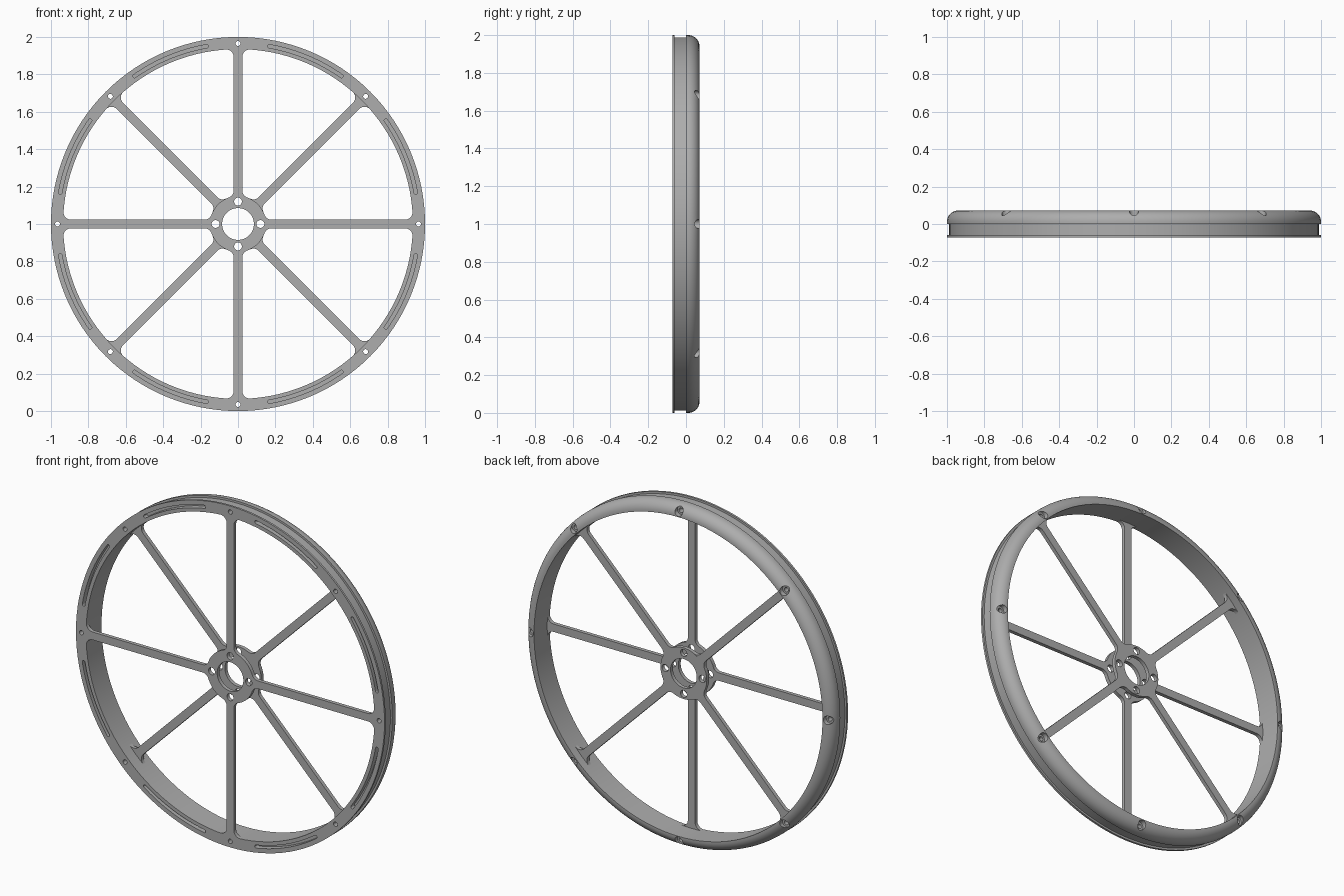
import bpy, bmesh, math
from math import sin, cos, pi, radians, sqrt, atan2

cube = bpy.data.objects.get("Cube")
if cube:
    bpy.data.objects.remove(cube, do_unlink=True)

grey = bpy.data.materials.new("machined_grey")
grey.use_nodes = True
GREY = (0.42, 0.42, 0.42, 1)
grey.diffuse_color = GREY
grey.node_tree.nodes["Principled BSDF"].inputs["Base Color"].default_value = GREY

# Main dimensions
RIM_IN, HUB_OUT, BORE = 0.935, 0.15, 0.085
FRONT, BACK = -0.072, 0.072
PLATE = 0.022
BOLT_R = 0.965
SPOKE_HALF, FILLET = 0.023, 0.04
CENTRE_Z = 1.0


def arc(cx, cz, r, a0, a1, n=8):
    return [(cx + r * cos(a0 + (a1 - a0) * i / n),
             cz + r * sin(a0 + (a1 - a0) * i / n)) for i in range(n + 1)]


def add_prism(bm, outline, y0, y1, turn=0.0):
    """Extrude an (x, z) outline along y, turned about the wheel axis."""
    c, s = cos(turn), sin(turn)
    pts = [(x * c - z * s, x * s + z * c) for x, z in outline]
    a = [bm.verts.new((x, y0, z)) for x, z in pts]
    b = [bm.verts.new((x, y1, z)) for x, z in pts]
    bm.faces.new(a)
    bm.faces.new(b[::-1])
    for i in range(len(a)):
        j = (i + 1) % len(a)
        bm.faces.new((a[j], a[i], b[i], b[j]))


def add_lathe(bm, profile, segs=128):
    """Revolve a closed (radius, y) profile about the wheel axis."""
    rings = [[bm.verts.new((r * cos(2 * pi * k / segs), y, r * sin(2 * pi * k / segs)))
              for r, y in profile] for k in range(segs)]
    n = len(profile)
    for k in range(segs):
        p, q = rings[k], rings[(k + 1) % segs]
        for i in range(n):
            j = (i + 1) % n
            bm.faces.new((p[i], p[j], q[j], q[i]))


def make_object(name, bm):
    bmesh.ops.recalc_face_normals(bm, faces=bm.faces)
    mesh = bpy.data.meshes.new(name)
    bm.to_mesh(mesh)
    bm.free()
    ob = bpy.data.objects.new(name, mesh)
    mesh.materials.append(grey)
    bpy.context.collection.objects.link(ob)
    ob.location.z = CENTRE_Z
    return ob


def cut(ob, bm):
    """Subtract a cutter mesh and bake the result."""
    cutter = make_object("cutter", bm)
    cutter.hide_render = True
    mod = ob.modifiers.new("holes", 'BOOLEAN')
    mod.operation, mod.solver, mod.object = 'DIFFERENCE', 'EXACT', cutter
    bpy.context.view_layer.update()
    baked = bpy.data.meshes.new_from_object(
        ob.evaluated_get(bpy.context.evaluated_depsgraph_get()))
    ob.modifiers.clear()
    ob.data = baked
    bpy.data.objects.remove(cutter, do_unlink=True)


def add_holes(bm, count, at, r, y0, y1):
    circle = arc(at, 0, r, 0, 2 * pi, 20)[:-1]
    for k in range(count):
        add_prism(bm, circle, y0, y1, 2 * pi * k / count)


parts = []

# Front rim: thin flange and recessed band
bm = bmesh.new()
add_lathe(bm, [(RIM_IN, FRONT), (1, FRONT), (1, -0.06), (0.988, -0.06),
               (0.988, 0), (RIM_IN, 0)])
front_rim = make_object("front_rim", bm)
bm = bmesh.new()
add_holes(bm, 8, BOLT_R, 0.013, -0.1, 0.1)
# Curved slots between the bolts
half, w = radians(12.5), 0.009
ex, ez = BOLT_R * cos(half), BOLT_R * sin(half)
slot = (arc(0, 0, BOLT_R + w, -half, half, 16)
        + arc(ex, ez, w, half, half + pi, 6)[1:-1]
        + arc(0, 0, BOLT_R - w, half, -half, 16)
        + arc(ex, -ez, w, pi - half, 2 * pi - half, 6)[1:-1])
for k in range(8):
    add_prism(bm, slot, -0.1, -0.04, (k + 0.5) * pi / 4)
cut(front_rim, bm)
parts.append(front_rim)

# Back rim: rounded outer shoulder with counterbored bolts
bm = bmesh.new()
add_lathe(bm, [(RIM_IN, 0), (1, 0)] + arc(0.94, 0.012, 0.06, 0, pi / 2, 10)
          + [(RIM_IN, BACK)])
back_rim = make_object("back_rim", bm)
bm = bmesh.new()
add_holes(bm, 8, BOLT_R, 0.013, -0.1, 0.1)
cut(back_rim, bm)
bm = bmesh.new()
add_holes(bm, 8, BOLT_R, 0.025, 0.045, 0.1)
cut(back_rim, bm)
parts.append(back_rim)

# Spoke outline, flared by fillets at the hub and the rim
cx = SPOKE_HALF + FILLET
c_hub = sqrt((HUB_OUT + FILLET) ** 2 - cx ** 2)
c_rim = sqrt((RIM_IN - FILLET) ** 2 - cx ** 2)
a_hub, a_rim = atan2(c_hub, cx), atan2(c_rim, cx)
right = arc(cx, c_hub, FILLET, a_hub + pi, pi) + arc(cx, c_rim, FILLET, pi, a_rim)
left = [(-x, z) for x, z in reversed(right)]
spoke = (right + arc(0, 0, RIM_IN, a_rim, pi - a_rim)[1:-1]
         + left + arc(0, 0, HUB_OUT, pi - a_hub, a_hub)[1:-1])

# Front plate carries the upright cross, back plate the diagonal cross
for side, y0, start in (("front", FRONT, 0), ("back", 0, pi / 4)):
    bm = bmesh.new()
    add_lathe(bm, [(BORE, y0), (HUB_OUT, y0), (HUB_OUT, y0 + PLATE), (BORE, y0 + PLATE)], 64)
    hub = make_object(side + "_hub", bm)
    bm = bmesh.new()
    add_holes(bm, 4, 0.12, 0.021, -0.1, 0.1)
    cut(hub, bm)
    parts.append(hub)
    for k in range(4):
        bm = bmesh.new()
        add_prism(bm, spoke, y0, y0 + PLATE, start + k * pi / 2)
        parts.append(make_object(f"{side}_spoke_{k + 1}", bm))

# Smooth the curved walls, keep machined edges sharp
bpy.ops.object.select_all(action='DESELECT')
for ob in parts:
    ob.select_set(True)
bpy.context.view_layer.objects.active = parts[0]
bpy.ops.object.shade_smooth_by_angle(angle=radians(32))
